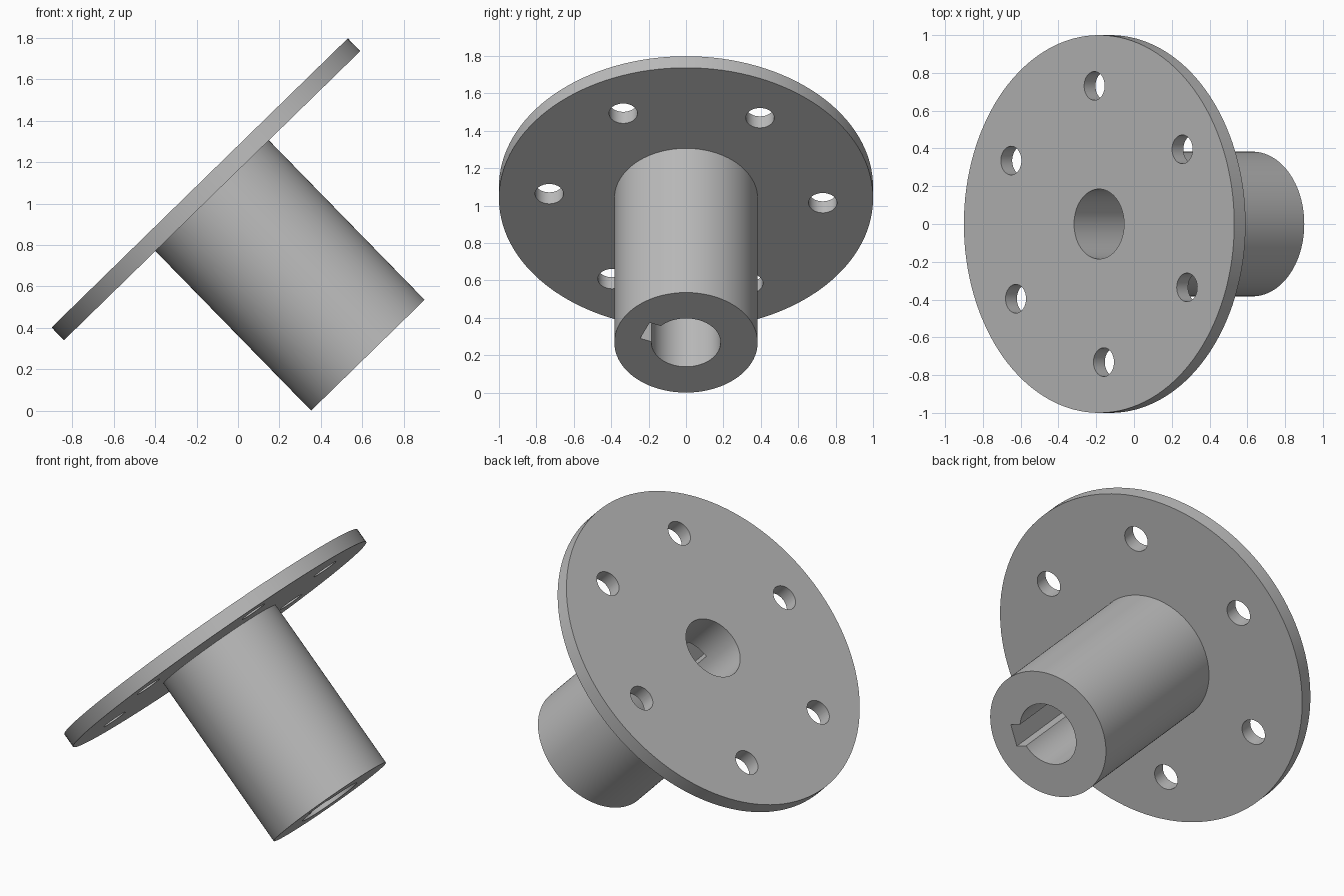
import bpy, bmesh
from math import radians, cos, sin, tau
from mathutils import Matrix, Vector

cube = bpy.data.objects.get("Cube")
if cube:
    bpy.data.objects.remove(cube, do_unlink=True)

# Sizes, measured in the part's own axis frame (top face at height 0)
FLANGE_R, FLANGE_T = 1.0, 0.086
HUB_R, BORE_R, LENGTH = 0.383, 0.185, 1.163
BOLT_RING, BOLT_R, BOLT_TURN = 0.732, 0.076, 32.7
KEY_WIDTH, KEY_REACH, KEY_TOP, KEY_TURN = 0.13, 0.238, -0.245, -67.3
SEGMENTS = 128

steel = bpy.data.materials.new("plain_grey")
steel.use_nodes = True
grey = (0.5, 0.5, 0.5, 1)
steel.diffuse_color = grey
steel.node_tree.nodes["Principled BSDF"].inputs["Base Color"].default_value = grey


def make_object(name, bm):
    bmesh.ops.recalc_face_normals(bm, faces=bm.faces)
    mesh = bpy.data.meshes.new(name)
    bm.to_mesh(mesh)
    bm.free()
    mesh.materials.append(steel)
    obj = bpy.data.objects.new(name, mesh)
    bpy.context.collection.objects.link(obj)
    return obj


def lathe(name, profile):
    """Spin a closed (radius, height) profile around the axis."""
    bm = bmesh.new()
    rings = []
    for i in range(SEGMENTS):
        a = tau * i / SEGMENTS
        rings.append([bm.verts.new((r * cos(a), r * sin(a), z)) for r, z in profile])
    for i, ring in enumerate(rings):
        after = rings[(i + 1) % SEGMENTS]
        for j in range(len(profile)):
            k = (j + 1) % len(profile)
            bm.faces.new((ring[j], after[j], after[k], ring[k]))
    return make_object(name, bm)


def cut(target, cutter):
    mod = target.modifiers.new("cut", 'BOOLEAN')
    mod.operation, mod.solver, mod.object = 'DIFFERENCE', 'EXACT', cutter
    cutter.hide_render = True
    bpy.ops.object.select_all(action='DESELECT')
    bpy.context.view_layer.objects.active = target
    target.select_set(True)
    bpy.ops.object.modifier_apply(modifier=mod.name)
    bpy.data.objects.remove(cutter, do_unlink=True)


# Flange and hub in one turned body with a through bore
body = lathe("flanged_hub", [
    (BORE_R, 0), (FLANGE_R, 0), (FLANGE_R, -FLANGE_T),
    (HUB_R, -FLANGE_T), (HUB_R, -LENGTH), (BORE_R, -LENGTH)])

# Six bolt holes through the flange
bm = bmesh.new()
for i in range(6):
    turn = Matrix.Rotation(radians(BOLT_TURN + 60 * i), 4, 'Z')
    bmesh.ops.create_cone(
        bm, cap_ends=True, segments=48, radius1=BOLT_R, radius2=BOLT_R, depth=0.4,
        matrix=turn @ Matrix.Translation((BOLT_RING, 0, -FLANGE_T / 2)))
cut(body, make_object("bolt_hole_cutter", bm))

# Keyway slot in the bore, open at the hub end and closed below the flange
bm = bmesh.new()
key_bottom = -LENGTH - 0.1
centre = Vector((KEY_REACH / 2, 0, (KEY_TOP + key_bottom) / 2))
bmesh.ops.create_cube(
    bm, size=1,
    matrix=Matrix.Rotation(radians(KEY_TURN), 4, 'Z') @ Matrix.Translation(centre)
    @ Matrix.Diagonal((KEY_REACH, KEY_WIDTH, KEY_TOP - key_bottom, 1)))
cut(body, make_object("keyway_cutter", bm))

# Smooth curved walls, crisp rims
bpy.ops.object.shade_smooth_by_angle(angle=radians(30))

# Lean the whole part so its hub end rests on the ground
body.data.transform(Matrix.Translation((-0.185, 0, 1.1))
                    @ Matrix.Rotation(radians(-44.3), 4, 'Y'))
